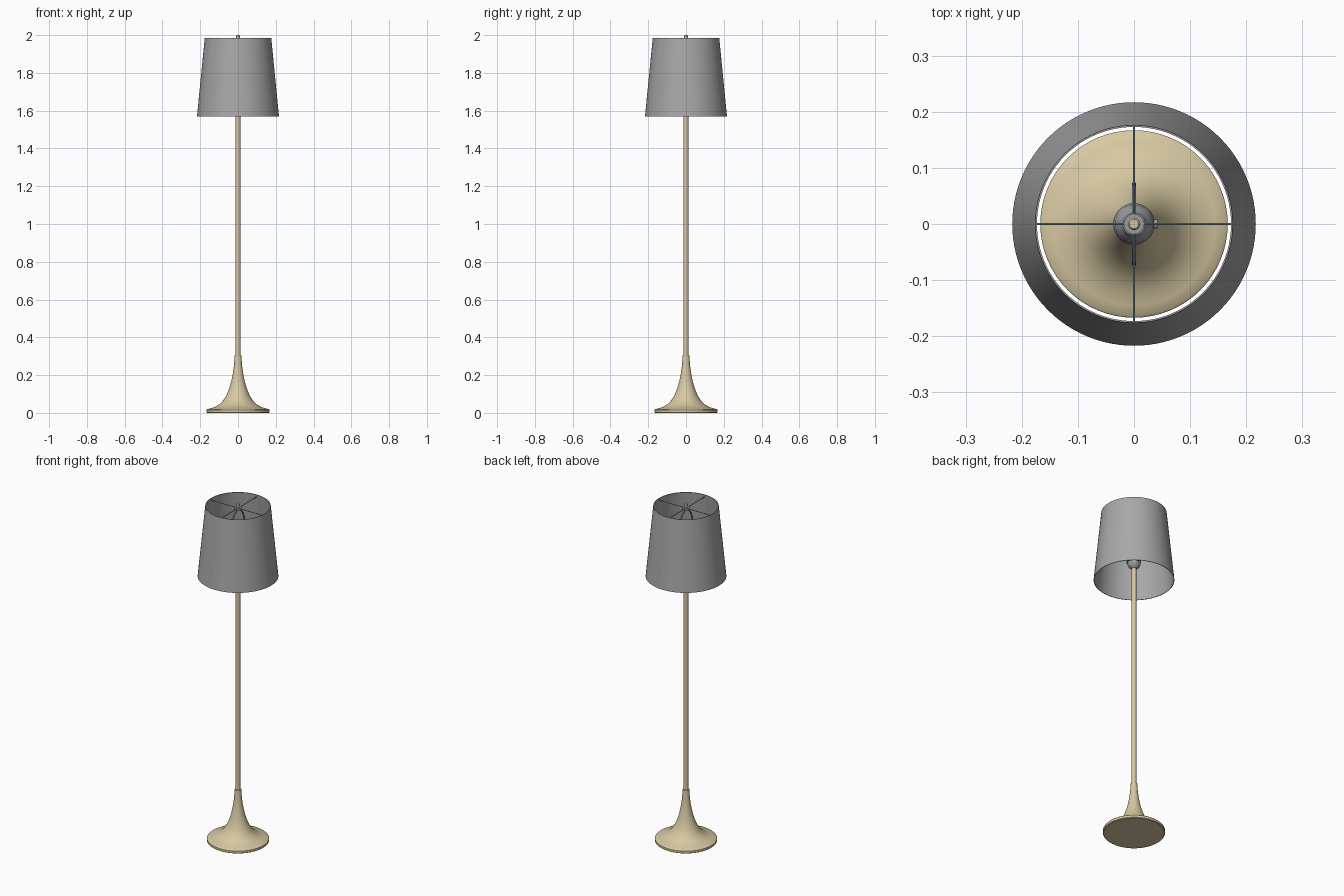
import bpy
import math
from mathutils import Vector

cube = bpy.data.objects.get("Cube")
if cube:
    bpy.data.objects.remove(cube, do_unlink=True)


def material(name, rgb):
    m = bpy.data.materials.new(name)
    m.use_nodes = True
    m.diffuse_color = (*rgb, 1)
    m.node_tree.nodes["Principled BSDF"].inputs["Base Color"].default_value = (*rgb, 1)
    return m


BRASS = material("pale brass", (0.68, 0.58, 0.36))
FABRIC = material("grey fabric", (0.39, 0.39, 0.39))
STEEL = material("grey steel", (0.33, 0.34, 0.37))


def finish(obj, mat):
    obj.data.materials.append(mat)
    bpy.ops.object.select_all(action='DESELECT')
    obj.select_set(True)
    bpy.context.view_layer.objects.active = obj
    bpy.ops.object.shade_smooth_by_angle(angle=math.radians(35))
    return obj


def lathe(name, profile, mat, sides=64, closed=False):
    """Spin (radius, height) points about z; open profiles are capped at both ends."""
    n = len(profile)
    verts = [(r * math.cos(a), r * math.sin(a), z)
             for r, z in profile
             for a in (2 * math.pi * i / sides for i in range(sides))]
    faces = []
    for k in range(n if closed else n - 1):
        a, b = k * sides, (k + 1) % n * sides
        for i in range(sides):
            j = (i + 1) % sides
            faces.append((a + i, a + j, b + j, b + i))
    if not closed:
        faces.append(tuple(reversed(range(sides))))
        faces.append(tuple(range((n - 1) * sides, n * sides)))
    mesh = bpy.data.meshes.new(name)
    mesh.from_pydata(verts, [], faces)
    obj = bpy.data.objects.new(name, mesh)
    bpy.context.collection.objects.link(obj)
    return finish(obj, mat)


def rod(name, start, end, radius, mat, sides=16):
    start, end = Vector(start), Vector(end)
    d = end - start
    bpy.ops.mesh.primitive_cylinder_add(vertices=sides, radius=radius, depth=d.length,
                                        location=(start + end) / 2,
                                        rotation=d.to_track_quat('Z', 'Y').to_euler())
    obj = bpy.context.object
    obj.name = name
    return finish(obj, mat)


def wire(name, points, radius, mat):
    curve = bpy.data.curves.new(name, 'CURVE')
    curve.dimensions = '3D'
    curve.bevel_depth = radius
    curve.bevel_resolution = 2
    curve.use_fill_caps = True
    spline = curve.splines.new('BEZIER')
    spline.bezier_points.add(len(points) - 1)
    for bp, p in zip(spline.bezier_points, points):
        bp.co = p
        bp.handle_left_type = bp.handle_right_type = 'AUTO'
    curve.materials.append(mat)
    obj = bpy.data.objects.new(name, curve)
    bpy.context.collection.objects.link(obj)


# Trumpet base and pole
lathe("base", [(0.163, 0), (0.167, 0.003), (0.167, 0.016), (0.163, 0.02), (0.145, 0.024),
               (0.122, 0.032), (0.1, 0.045), (0.08, 0.064), (0.063, 0.09), (0.048, 0.125),
               (0.036, 0.165), (0.027, 0.21), (0.021, 0.255), (0.018, 0.305)], BRASS)
lathe("pole", [(0.013, 0.29), (0.013, 1.65)], BRASS, 32)

# Socket with turn switch
lathe("socket", [(0.014, 1.64), (0.027, 1.65), (0.035, 1.665), (0.037, 1.685),
                 (0.034, 1.705), (0.026, 1.72), (0.02, 1.73), (0.02, 1.76)], STEEL, 32)
rod("switch", (0.03, 0, 1.685), (0.042, 0, 1.685), 0.008, STEEL)

# Thin-walled open shade
lathe("shade", [(0.217, 1.57), (0.176, 1.985), (0.173, 1.985), (0.214, 1.57)],
      FABRIC, 96, closed=True)

# Spokes and harp carrying the shade
for name, d in (("left", (1, 0)), ("right", (-1, 0)), ("back", (0, 1)), ("front", (0, -1))):
    rod("spoke_" + name, (0, 0, 1.972), (d[0] * 0.175, d[1] * 0.175, 1.972), 0.002, STEEL, 8)
for name, s in (("back", 1), ("front", -1)):
    wire("harp_" + name, [(0, s * 0.022, 1.665), (0, s * 0.05, 1.69), (0, s * 0.07, 1.78),
                          (0, s * 0.058, 1.89), (0, s * 0.028, 1.95), (0, 0, 1.965)],
         0.004, STEEL)

# Hub washer and finial
lathe("hub", [(0.018, 1.964), (0.018, 1.976)], STEEL, 24)
lathe("finial", [(0.007, 1.974), (0.011, 1.982), (0.011, 1.996), (0.008, 2.0)], BRASS, 24)
